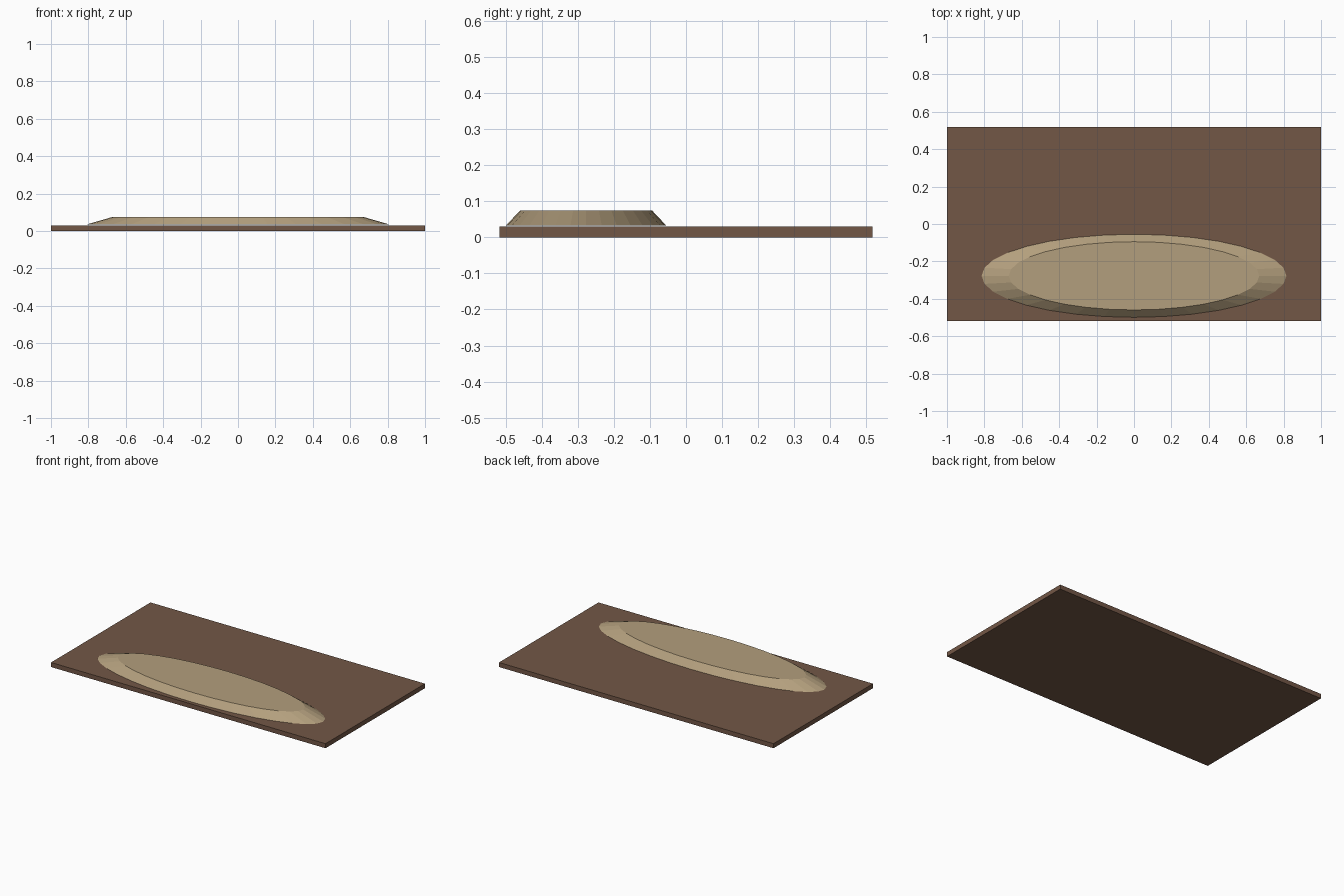
import bpy
import bmesh
from mathutils import Matrix

if "Cube" in bpy.data.objects:
    bpy.data.objects.remove(bpy.data.objects["Cube"])


def make_material(name, rgb):
    mat = bpy.data.materials.new(name)
    mat.diffuse_color = (*rgb, 1.0)
    mat.use_nodes = True
    mat.node_tree.nodes["Principled BSDF"].inputs["Base Color"].default_value = mat.diffuse_color
    return mat


def add_object(name, bm, mat):
    mesh = bpy.data.meshes.new(name)
    bmesh.ops.recalc_face_normals(bm, faces=bm.faces)
    bm.to_mesh(mesh)
    bm.free()
    mesh.materials.append(mat)
    obj = bpy.data.objects.new(name, mesh)
    bpy.context.collection.objects.link(obj)
    return obj


brown = make_material("earth brown", (0.171, 0.095, 0.061))
tan = make_material("sandy tan", (0.45, 0.345, 0.205))

# Thin rectangular base slab
bm = bmesh.new()
bmesh.ops.create_cube(
    bm, size=1.0,
    matrix=Matrix.Translation((0, 0, 0.015)) @ Matrix.Diagonal((2.0, 1.035, 0.03, 1)))
add_object("base_slab", bm, brown)

# Flat-topped oval mound with sloping sides, just above the slab
BOTTOM, TOP = 0.033, 0.075
bm = bmesh.new()
bmesh.ops.create_cone(
    bm, cap_ends=True, segments=32, radius1=1.0, radius2=0.822, depth=TOP - BOTTOM,
    matrix=Matrix.Translation((0, -0.277, (TOP + BOTTOM) / 2))
    @ Matrix.Diagonal((0.815, 0.222, 1, 1)))
add_object("oval_mound", bm, tan)
